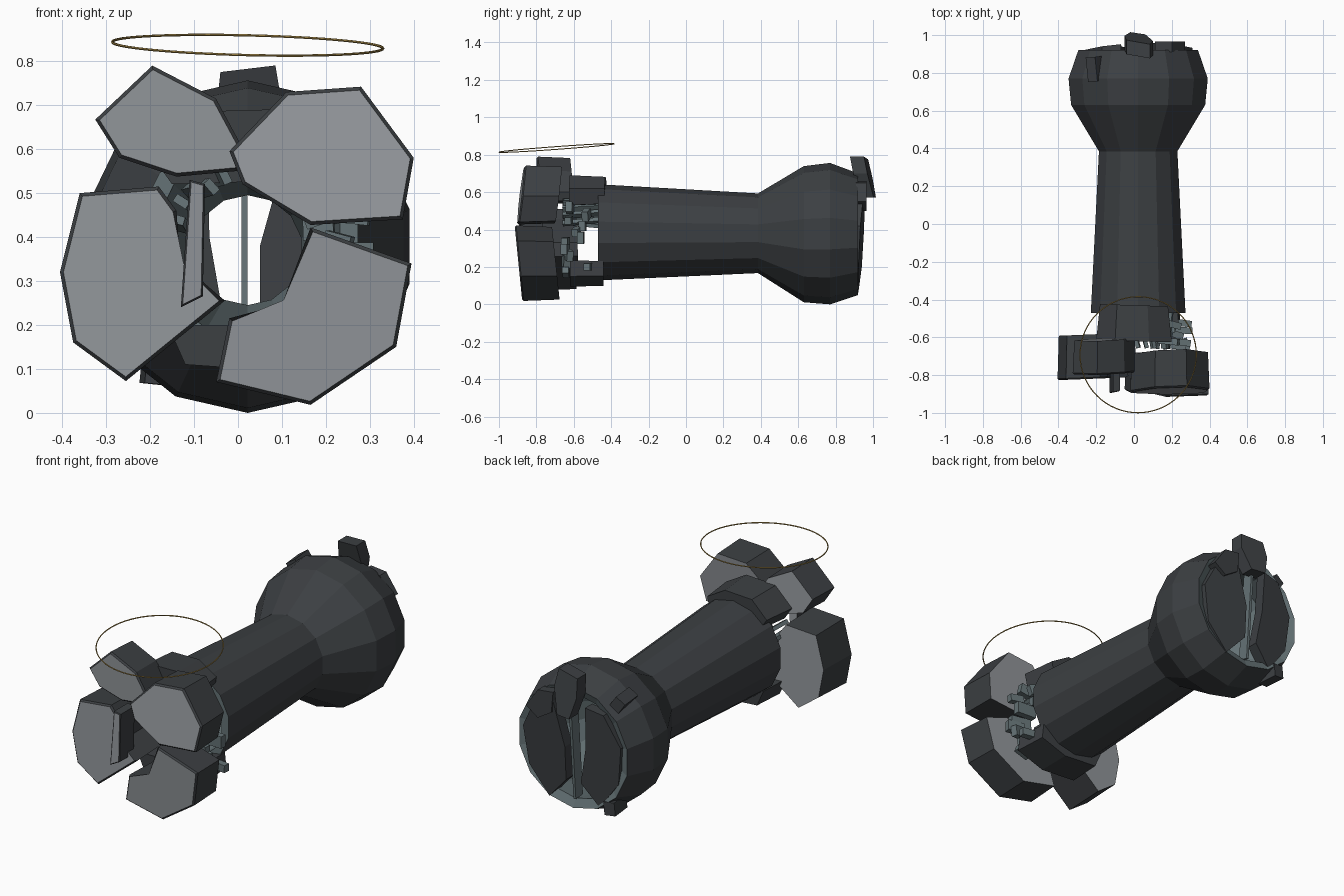
import bpy, bmesh, math, random
from mathutils import Vector, Euler

if "Cube" in bpy.data.objects:
    bpy.data.objects.remove(bpy.data.objects["Cube"])

def material(name, rgb):
    m = bpy.data.materials.new(name)
    m.diffuse_color = (*rgb, 1)
    m.use_nodes = True
    m.node_tree.nodes["Principled BSDF"].inputs["Base Color"].default_value = m.diffuse_color
    return m

DARK = material("dark_shell", (0.045, 0.05, 0.055))
LIGHT = material("panel_face", (0.3, 0.32, 0.34))
INNER = material("inner_metal", (0.13, 0.17, 0.18))
GOLD = material("ring_gold", (0.45, 0.3, 0.08))

def finish(name, bm, mats):
    bmesh.ops.recalc_face_normals(bm, faces=bm.faces)
    me = bpy.data.meshes.new(name)
    bm.to_mesh(me)
    bm.free()
    ob = bpy.data.objects.new(name, me)
    bpy.context.collection.objects.link(ob)
    for m in mats:
        me.materials.append(m)
    return ob

def lathe(name, profile, n, mats, inner_from):
    """Closed (y, radius, centre z) profile turned about the long axis."""
    bm = bmesh.new()
    rings = [[bm.verts.new((0.022 + r * math.cos(a), y, cz + r * math.sin(a)))
              for a in (2 * math.pi * (i + 0.5) / n for i in range(n))]
             for y, r, cz in profile]
    for k, ra in enumerate(rings):
        rb = rings[(k + 1) % len(rings)]
        for i in range(n):
            j = (i + 1) % n
            f = bm.faces.new((ra[i], ra[j], rb[j], rb[i]))
            f.material_index = int(k >= inner_from)
    return finish(name, bm, mats)

def slab(name, pts, y, depth, tx=0.0, tz=0.0, back=1.0, bevel=0.008, caps=LIGHT):
    """Polygon in the xz plane, tilted by slopes tx, tz, pushed back along y."""
    cx = sum(p[0] for p in pts) / len(pts)
    cz = sum(p[1] for p in pts) / len(pts)
    bm = bmesh.new()
    rows = []
    for s, d in ((1, 0), (back, depth)):
        rows.append([bm.verts.new((cx + (x - cx) * s,
                                   y + d + tx * (x - cx) + tz * (z - cz),
                                   cz + (z - cz) * s)) for x, z in pts])
    a, b = rows
    fa, fb = bm.faces.new(a), bm.faces.new(b[::-1])
    fa.material_index = fb.material_index = 1
    for i in range(len(pts)):
        j = (i + 1) % len(pts)
        bm.faces.new((a[i], b[i], b[j], a[j]))
    if bevel:
        bmesh.ops.bevel(bm, geom=list(fa.edges), offset=bevel, segments=1,
                        affect='EDGES', profile=0.5)
    return finish(name, bm, (DARK, caps))

def chip(name, loc, size, rot, mat):
    bm = bmesh.new()
    bmesh.ops.create_cube(bm, size=1)
    e = Euler(rot).to_matrix()
    for v in bm.verts:
        v.co = e @ Vector([c * s for c, s in zip(v.co, size)]) + Vector(loc)
    return finish(name, bm, (mat,))

# Hollow body: tapering barrel and rounded rear bulb
lathe("barrel_and_bulb", [
    (-0.47, 0.257, 0.385), (0.385, 0.213, 0.38), (0.63, 0.364, 0.375),
    (0.77, 0.378, 0.378), (0.92, 0.325, 0.375),
    (0.90, 0.28, 0.375), (0.72, 0.32, 0.375), (0.40, 0.125, 0.37),
    (-0.47, 0.215, 0.385)], 14, (DARK, INNER), 4)

# Four large blocks around the mouth
slab("upper_left_block", [(-0.195, 0.79), (-0.325, 0.667), (-0.27, 0.58),
     (-0.14, 0.537), (0.0, 0.55), (0.012, 0.60), (-0.05, 0.715)],
     -0.79, 0.18, 0.03, -0.05, 0.95)
slab("upper_right_block", [(0.11, 0.73), (0.28, 0.742), (0.40, 0.58),
     (0.375, 0.44), (0.165, 0.427), (0.01, 0.52), (-0.02, 0.595)],
     -0.885, 0.2, 0.03, 0.12, 0.96)
slab("lower_right_block", [(0.165, 0.422), (0.395, 0.34), (0.36, 0.15),
     (0.165, 0.018), (-0.05, 0.07), (-0.02, 0.215), (0.11, 0.25)],
     -0.895, 0.2, 0.0, -0.1, 0.96)
slab("left_block", [(-0.36, 0.5), (-0.18, 0.515), (-0.14, 0.46), (-0.13, 0.33),
     (-0.03, 0.255), (-0.255, 0.072), (-0.375, 0.16), (-0.405, 0.32)],
     -0.82, 0.235, 0.04, 0.0, 0.96)

# Upright tooth beside the left block
slab("front_tooth", [(-0.11, 0.53), (-0.075, 0.52), (-0.08, 0.265), (-0.13, 0.24)],
     -0.89, 0.12, 0.2, 0.0, 1.0, 0.004)

# Collar blocks where the barrel meets the mouth
slab("top_collar_block", [(-0.2, 0.59), (-0.1, 0.685), (0.08, 0.69), (0.2, 0.62),
     (0.18, 0.53), (-0.15, 0.52)], -0.62, 0.19, -0.03, 0.0, 0.9, 0, DARK)
slab("bottom_collar_block", [(-0.16, 0.2), (-0.12, 0.11), (0.09, 0.095),
     (0.25, 0.15), (0.24, 0.235), (0.02, 0.2)], -0.62, 0.18, 0.0, 0.0, 0.95, 0, DARK)

# Loose inner plates in the gap on the right and around the mouth
random.seed(4)
for i in range(12):
    z = 0.17 + 0.031 * i
    chip(f"right_gap_plate_{i}", (random.uniform(0.18, 0.26), random.uniform(-0.66, -0.49), z),
         (random.uniform(0.05, 0.12), 0.035, random.uniform(0.03, 0.07)),
         (0, random.uniform(-0.4, 0.4), random.uniform(-0.3, 0.3)), INNER)
for i in range(10):
    a = math.radians(20 + 16 * i)
    chip(f"mouth_strut_{i}", (0.025 + 0.165 * math.cos(a), -0.56, 0.385 + 0.165 * math.sin(a)),
         (0.035, 0.2, 0.02), (0.1, -a, random.uniform(-0.2, 0.2)), INNER)

# Rear plates with an open slit and a thin bar in it
slab("rear_plate_left", [(-0.07, 0.62), (-0.17, 0.60), (-0.26, 0.44), (-0.24, 0.24),
     (-0.13, 0.09), (-0.03, 0.2), (-0.065, 0.4)], 0.87, 0.06, 0.1, 0.06, 1, 0, DARK)
slab("rear_plate_right", [(0.12, 0.63), (0.22, 0.6), (0.31, 0.42), (0.28, 0.22),
     (0.16, 0.08), (0.05, 0.2), (0.05, 0.38)], 0.88, 0.06, -0.08, 0.06, 1, 0, DARK)
chip("rear_slit_bar", (0.015, 0.91, 0.38), (0.014, 0.06, 0.56), (-0.08, 0, 0), INNER)

# Chips lifting off the bulb
slab("rear_top_plate", [(-0.04, 0.775), (0.085, 0.79), (0.1, 0.7), (0.06, 0.57),
     (-0.02, 0.57), (-0.05, 0.68)], 0.91, 0.075, -0.15, -0.22, 1, 0, DARK)
slab("rear_side_plate", [(0.11, 0.66), (0.2, 0.65), (0.27, 0.55), (0.2, 0.5),
     (0.12, 0.55)], 0.91, 0.055, 0, 0, 1, 0, DARK)
chip("bulb_chip_upper", (-0.205, 0.82, 0.645), (0.06, 0.13, 0.07), (0, -0.6, 0.1), DARK)
chip("bulb_chip_lower", (-0.185, 0.86, 0.1), (0.06, 0.12, 0.07), (0, 0.1, 0.1), DARK)

# Thin floating ring above the mouth
bpy.ops.mesh.primitive_torus_add(major_segments=64, minor_segments=6, major_radius=0.308,
                                 minor_radius=0.003, location=(0.022, -0.692, 0.836),
                                 rotation=(0.073, 0.024, 0))
ring = bpy.context.object
ring.name = "floating_ring"
ring.data.materials.append(GOLD)
bpy.ops.object.shade_smooth_by_angle()
